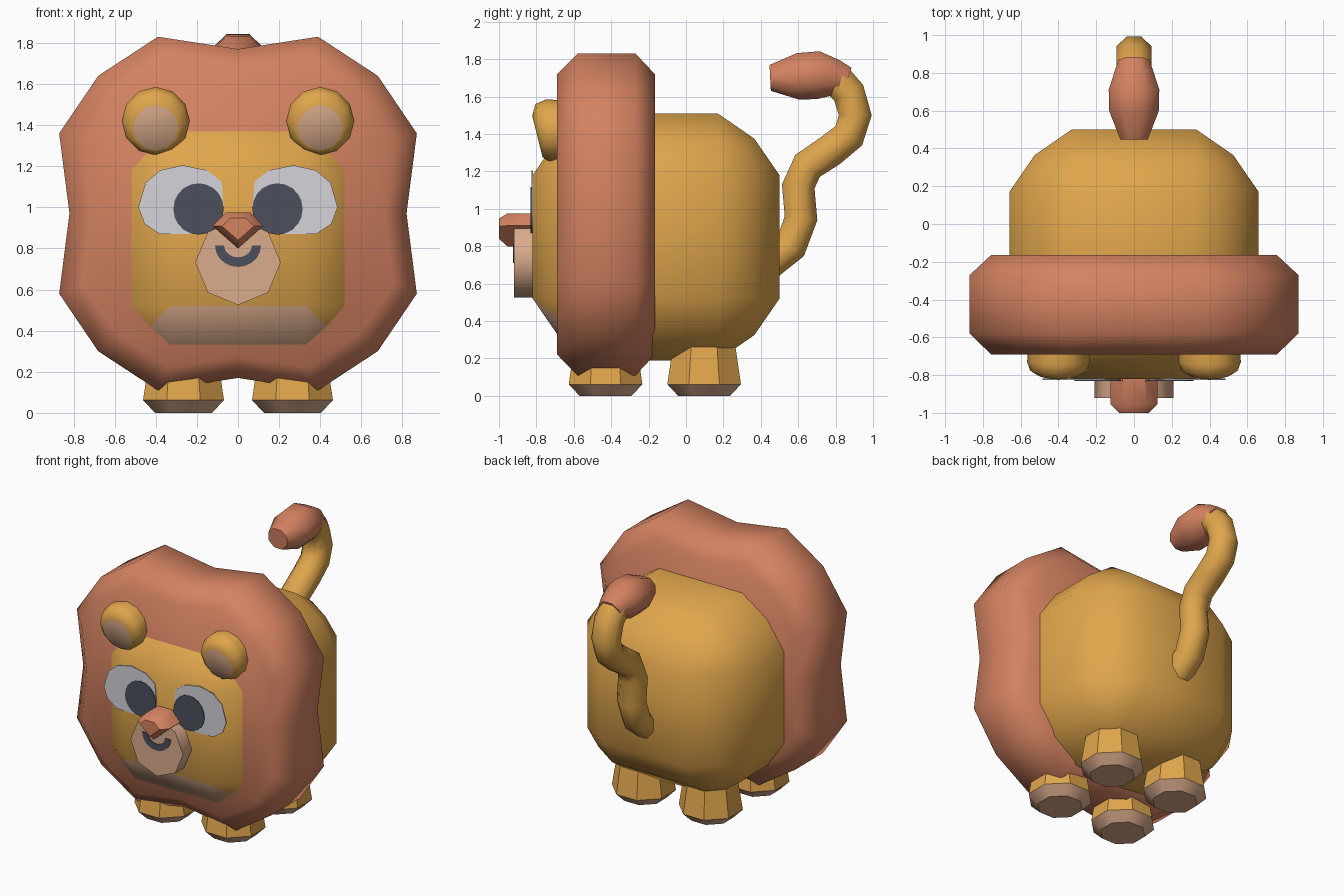
import bpy, bmesh, math
from mathutils import Vector

if "Cube" in bpy.data.objects:
    bpy.data.objects.remove(bpy.data.objects["Cube"])


def material(name, rgb):
    m = bpy.data.materials.new(name)
    lin = [(c / 255 / 12.92) if c < 10 else ((c / 255 + 0.055) / 1.055) ** 2.4 for c in rgb]
    m.diffuse_color = (*lin, 1)
    m.use_nodes = True
    m.node_tree.nodes["Principled BSDF"].inputs["Base Color"].default_value = m.diffuse_color
    return m


GOLD = material("gold fur", (224, 166, 76))
RUST = material("rust mane", (212, 130, 97))
TAN = material("tan skin", (218, 172, 140))
WHITE = material("eye white", (212, 212, 218))
DARK = material("dark slate", (76, 80, 92))


def finish(name, bm, mats, angle=55):
    bmesh.ops.recalc_face_normals(bm, faces=bm.faces[:])
    me = bpy.data.meshes.new(name)
    bm.to_mesh(me)
    bm.free()
    for m in mats:
        me.materials.append(m)
    me.polygons.foreach_set("use_smooth", [True] * len(me.polygons))
    me.set_sharp_from_angle(angle=math.radians(angle))
    ob = bpy.data.objects.new(name, me)
    bpy.context.collection.objects.link(ob)
    return ob


def loft(name, rings, mats, bands=None, angle=55):
    """Skin closed rings; bands = material index of start cap, each strip, end cap."""
    bm = bmesh.new()
    vs = [[bm.verts.new(p) for p in r] for r in rings]
    n = len(rings[0])
    bands = bands or [0] * (len(rings) + 1)
    bm.faces.new(vs[0]).material_index = bands[0]
    for i, (a, b) in enumerate(zip(vs, vs[1:])):
        for k in range(n):
            j = (k + 1) % n
            bm.faces.new((a[k], a[j], b[j], b[k])).material_index = bands[i + 1]
    bm.faces.new(vs[-1]).material_index = bands[-1]
    return finish(name, bm, mats, angle)


def ngon(n, r, turn=0.0):
    return [(r * math.cos(math.tau * (i + turn) / n), r * math.sin(math.tau * (i + turn) / n))
            for i in range(n)]


def prism(name, outline, layers, mats, centre=(0, 0), bands=None, angle=55):
    """Outline in x,z stacked along y; layers = (y, scale about centre)."""
    cx, cz = centre
    return loft(name, [[(cx + (x - cx) * s, y, cz + (z - cz) * s) for x, z in outline]
                       for y, s in layers], mats, bands, angle)


# Body and head: one rounded cube, with a tan chin cut into the front lower edge
bm = bmesh.new()
bmesh.ops.create_cube(bm, size=1.32)
bmesh.ops.translate(bm, verts=bm.verts[:], vec=(0, -0.16, 0.85))
bmesh.ops.bevel(bm, geom=bm.edges[:], offset=0.33, segments=2, profile=0.35, affect='EDGES')
for s in (-1, 1):
    part = [f for f in bm.faces if f.calc_center_median().y < -0.6
            and f.calc_center_median().z < 0.53]
    geom = part + list({e for f in part for e in f.edges}) + list({v for f in part for v in f.verts})
    bmesh.ops.bisect_plane(bm, geom=geom, dist=1e-4, plane_co=(s * 0.33, 0, 0.52),
                           plane_no=(s, 0, 1))
for f in bm.faces:
    c = f.calc_center_median()
    f.material_index = int(c.y < -0.6 and c.z < 0.515 and abs(c.x) - 0.33 < 0.52 - c.z - 0.005)
finish("body", bm, [GOLD, TAN])

# Mane: wavy sixteen-sided slab with chamfered rims
quarter = [(0.82, 0), (0.87, 0.39), (0.68, 0.67), (0.39, 0.86)]
wave = quarter + [(0, 0.80)] + [(-x, z) for x, z in quarter[:0:-1]]
wave += [(-x, -z) for x, z in wave[:8]]
wave = [(x, z + 0.97) for x, z in wave]
prism("mane", wave, [(-0.69, 0.87), (-0.58, 1), (-0.27, 1), (-0.165, 0.87)], [RUST], (0, 0.97))

# Legs with tan soles
for sx, side in ((-1, "left"), (1, "right")):
    for y, end in ((-0.43, "front"), (0.097, "back")):
        rings = [[(sx * 0.265 + a, y + b, z) for a, b in ngon(8, r, 0.5)]
                 for z, r in ((0, 0.15), (0.062, 0.213), (0.27, 0.18), (0.38, 0.16))]
        loft(f"{end}_leg_{side}", rings, [GOLD, TAN], [1, 1, 0, 0, 0], 40)

# Ears with tan inner discs, tilted down a little
for sx, side in ((-1, "left"), (1, "right")):
    rings = []
    for y, r, dz, tilt in ((-0.60, 0.155, 0, 0), (-0.73, 0.166, 0, 0.1),
                           (-0.775, 0.15, -0.01, 0.2), (-0.795, 0.11, -0.033, 0.25)):
        rings.append([(sx * 0.40 + a, y - b * tilt, 1.42 + b + dz) for a, b in ngon(12, r)])
    loft(f"ear_{side}", rings, [GOLD, TAN], [0, 0, 0, 0, 1], 60)

# Eyes: flat plates standing just off the face
eye = [(0.27, 1.205), (0.38, 1.18), (0.45, 1.12), (0.485, 1.0), (0.455, 0.92), (0.38, 0.87),
       (0.18, 0.87), (0.10, 0.92), (0.07, 1.0), (0.08, 1.125), (0.15, 1.18)]
pupil = [(0.192 + a * 0.98, 0.992 + b) for a, b in ngon(20, 0.125)]
for sx, side in ((-1, "left"), (1, "right")):
    prism(f"eye_{side}", [(sx * x, z) for x, z in eye], [(-0.819, 1), (-0.826, 1)], [WHITE])
    prism(f"pupil_{side}", [(sx * x, z) for x, z in pupil], [(-0.825, 1), (-0.831, 1)], [DARK])

# Muzzle
prism("muzzle", [(a, 0.733 + b) for a, b in ngon(8, 0.208)],
      [(-0.80, 1), (-0.92, 1)], [TAN])

# Smile: half-ring plate
arc = [math.pi * (1 + i / 10) for i in range(11)]
smile = [(0.112 * math.cos(a), 0.815 + 0.105 * math.sin(a)) for a in arc]
smile += [(0.068 * math.cos(a), 0.815 + 0.058 * math.sin(a)) for a in reversed(arc)]
prism("smile", smile, [(-0.919, 1), (-0.926, 1)], [DARK])

# Nose
prism("nose", [(-0.125, 0.91), (-0.06, 0.975), (0.06, 0.975), (0.125, 0.91), (0, 0.80)],
      [(-0.80, 1), (-0.955, 1), (-1.0, 0.62)], [RUST], (0, 0.905), angle=40)


# Tail: round tube swept along a side-view path, with a fat rust tuft
def sweep(name, path, mat):
    rings = []
    for i, (y, z, r) in enumerate(path):
        a, b = path[max(i - 1, 0)], path[min(i + 1, len(path) - 1)]
        t = Vector((0, b[0] - a[0], b[1] - a[1])).normalized()
        n = t.cross(Vector((1, 0, 0)))
        rings.append([Vector((p * 1.05, y, z)) + n * q for p, q in ngon(8, r, 0.5)])
    loft(name, rings, [mat], angle=60)


spine = [(0.43, 0.70), (0.56, 0.80), (0.615, 0.95), (0.60, 1.12), (0.65, 1.23), (0.77, 1.31),
         (0.87, 1.39), (0.905, 1.50), (0.87, 1.62), (0.79, 1.71)]
sweep("tail", [(y, z, 0.095) for y, z in spine], GOLD)
sweep("tail_tuft", [(0.86, 1.68, 0.085), (0.80, 1.70, 0.105), (0.71, 1.715, 0.138),
                    (0.60, 1.708, 0.135), (0.45, 1.70, 0.075)], RUST)
